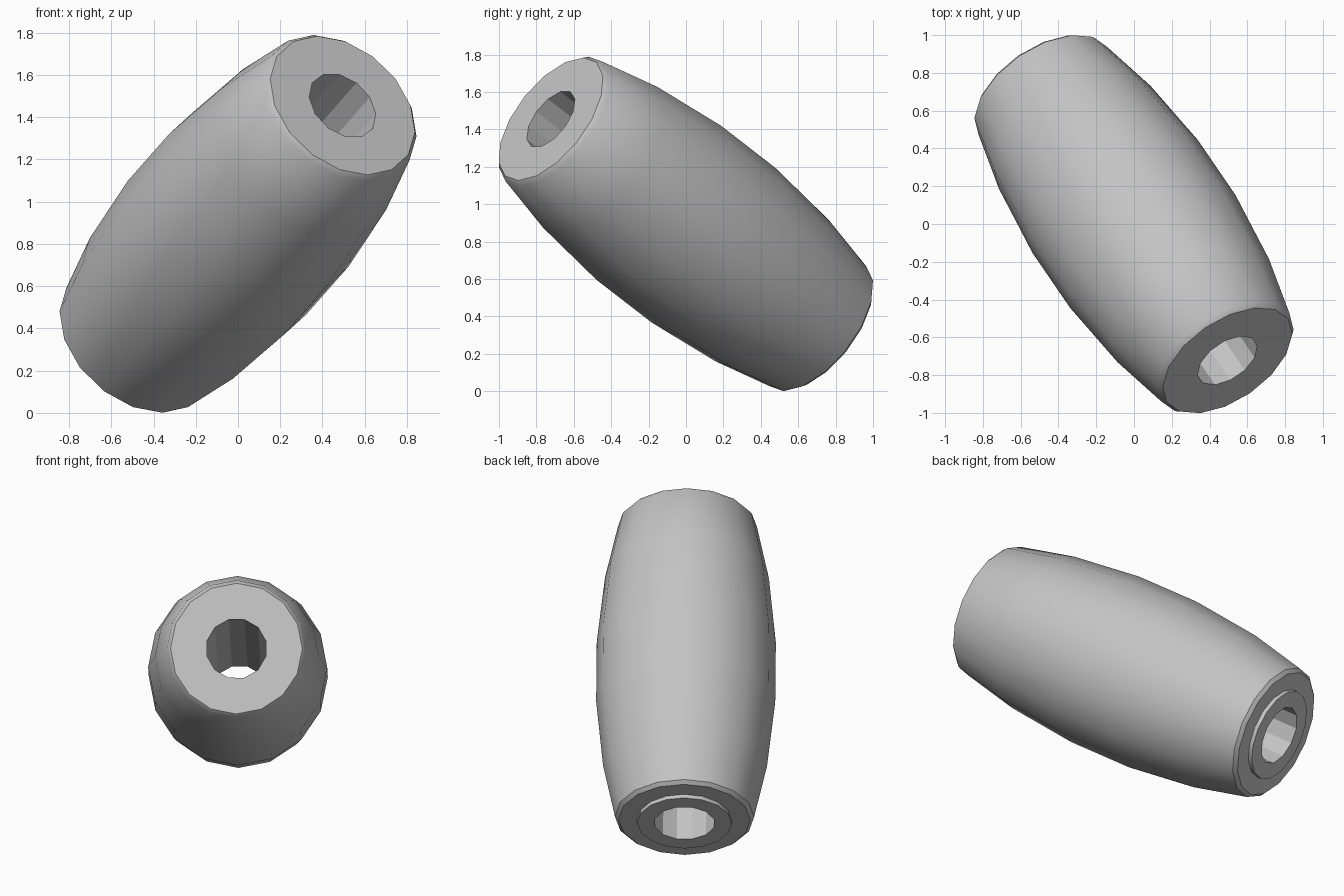
import bpy, math
from mathutils import Vector, Matrix

cube = bpy.data.objects.get("Cube")
if cube:
    bpy.data.objects.remove(cube, do_unlink=True)

grey = bpy.data.materials.new("plain_grey")
grey.use_nodes = True
colour = (0.55, 0.55, 0.55, 1)
grey.diffuse_color = colour
grey.node_tree.nodes["Principled BSDF"].inputs["Base Color"].default_value = colour

# Frame whose z runs along the tilted axis and whose y stays in the vertical plane
axis = Vector((0.476, -0.695, 0.539)).normalized()
side = Vector((0, 0, 1)).cross(axis).normalized()
up = axis.cross(side)
tilt = Matrix((side, up, axis)).transposed().to_4x4()
tilt.translation = (0, 0, 0.895)


def ring_points(radius, t, sides, turn):
    return [tilt @ Vector((radius * math.sin(2 * math.pi * (i + turn) / sides),
                           radius * math.cos(2 * math.pi * (i + turn) / sides), t))
            for i in range(sides)]


def finish(name, verts, faces, angle):
    mesh = bpy.data.meshes.new(name)
    mesh.from_pydata(verts, [], faces)
    mesh.materials.append(grey)
    obj = bpy.data.objects.new(name, mesh)
    bpy.context.collection.objects.link(obj)
    bpy.ops.object.select_all(action='DESELECT')
    obj.select_set(True)
    bpy.context.view_layer.objects.active = obj
    bpy.ops.object.mode_set(mode='EDIT')
    bpy.ops.mesh.select_all(action='SELECT')
    bpy.ops.mesh.normals_make_consistent(inside=False)
    bpy.ops.object.mode_set(mode='OBJECT')
    bpy.ops.object.shade_smooth_by_angle(angle=math.radians(angle))


def lathe(name, profile, sides, turn, angle, closed=False):
    """Turn (radius, position) pairs about the tilted axis."""
    verts = [p for r, t in profile for p in ring_points(r, t, sides, turn)]
    count = len(profile)
    faces = []
    for k in range(count if closed else count - 1):
        a, b = k * sides, (k + 1) % count * sides
        for i in range(sides):
            j = (i + 1) % sides
            faces.append((a + i, a + j, b + j, b + i))
    finish(name, verts, faces, angle)


INNER, HOLE = 0.28, 0.18
FRONT, BACK, BOSS = 1.04, -1.035, -1.06

# Barrel shaped body with bevelled ends, closed against the sleeve
half = [(0.53, 0.21), (0.485, 0.66), (0.412, 1.015)]
body = [(INNER, BACK), (0.39, BACK)]
body += [(r, -t) for r, t in reversed(half)] + half
body += [(0.39, FRONT), (INNER, FRONT)]
lathe("barrel_body", body, 16, 0, 30, closed=True)

# Sleeve: round outside standing proud at the back, faceted bore through it
bore_sides, outer_sides = 12, 48
lathe("sleeve_wall", [(INNER, BACK), (INNER, BOSS)], 16, 0, 30)
lathe("sleeve_bore", [(HOLE, FRONT), (HOLE, BOSS)], bore_sides, 0.5, 25)
bore = bpy.data.objects["sleeve_bore"].data
bore.flip_normals()

# Flat end rings joining the 12 sided bore to the 16 sided sleeve


def on_polygon(radius, sides, turn, a):
    step = 2 * math.pi / sides
    off = (a - turn * step) % step - step / 2
    return radius * math.cos(step / 2) / math.cos(off)


def end_ring(name, t, facing):
    verts = []
    for sides, turn, radius in ((16, 0, INNER), (bore_sides, 0.5, HOLE)):
        for i in range(outer_sides):
            a = 2 * math.pi * i / outer_sides
            r = on_polygon(radius, sides, turn, a)
            verts.append(tilt @ Vector((r * math.sin(a), r * math.cos(a), t)))
    faces = []
    for i in range(outer_sides):
        j = (i + 1) % outer_sides
        quad = (i, i + outer_sides, j + outer_sides, j)
        faces.append(quad if facing > 0 else quad[::-1])
    finish(name, verts, faces, 30)
    mesh = bpy.data.objects[name].data
    if mesh.polygons[0].normal.dot(axis) * facing < 0:
        mesh.flip_normals()


end_ring("sleeve_front_ring", FRONT, 1)
end_ring("sleeve_back_ring", BOSS, -1)
